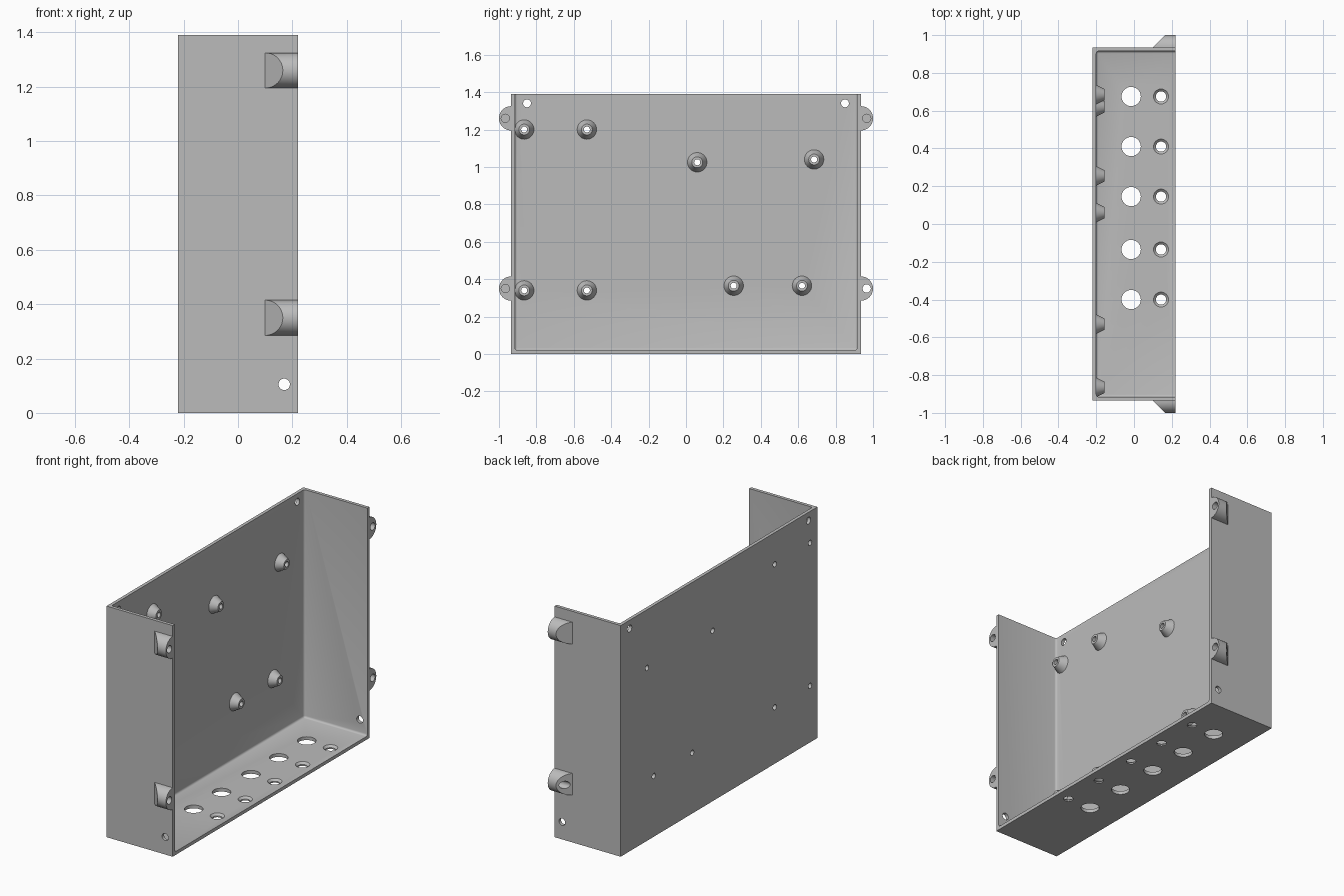
import bpy, bmesh, math
from mathutils import Vector

if "Cube" in bpy.data.objects:
    bpy.data.objects.remove(bpy.data.objects["Cube"])

X, Y, H, T = 0.22, 0.935, 1.39, 0.02     # half depth, half width, height, wall

grey = bpy.data.materials.new("light_grey")
grey.diffuse_color = (0.5, 0.5, 0.5, 1)
grey.use_nodes = True
grey.node_tree.nodes["Principled BSDF"].inputs["Base Color"].default_value = grey.diffuse_color


def finish(name, bm):
    bmesh.ops.recalc_face_normals(bm, faces=bm.faces)
    me = bpy.data.meshes.new(name)
    bm.to_mesh(me)
    bm.free()
    me.materials.append(grey)
    ob = bpy.data.objects.new(name, me)
    bpy.context.collection.objects.link(ob)
    return ob


def box(bm, lo, hi):
    lo, hi = Vector(lo), Vector(hi)
    verts = bmesh.ops.create_cube(bm, size=1)["verts"]
    for v in verts:
        v.co = Vector((lo + hi) / 2) + Vector([v.co[i] * (hi[i] - lo[i]) for i in range(3)])
    return verts


def rod(bm, a, b, r1, r2=None, n=32):
    """Closed cylinder or cone from a to b."""
    a, b = Vector(a), Vector(b)
    d = b - a
    verts = bmesh.ops.create_cone(bm, cap_ends=True, segments=n, radius1=r1,
                                  radius2=r1 if r2 is None else r2, depth=d.length)["verts"]
    q = Vector((0, 0, 1)).rotation_difference(d)
    for v in verts:
        v.co = q @ v.co + (a + b) / 2


def cut(ob, cutter):
    """Subtract the cutter, apply, and remove it."""
    m = ob.modifiers.new("cut", 'BOOLEAN')
    m.operation, m.solver, m.object = 'DIFFERENCE', 'EXACT', cutter
    cutter.hide_render = True
    bpy.ops.object.select_all(action='DESELECT')
    bpy.context.view_layer.objects.active = ob
    ob.select_set(True)
    bpy.ops.object.modifier_apply(modifier=m.name)
    bpy.data.objects.remove(cutter)


# Tray: back, floor and two ends, open at the right and the top
bm = bmesh.new()
box(bm, (-X, -Y, 0), (X, Y, H))
tray = finish("tray", bm)

# Hollow with small rounded inner corners
bm = bmesh.new()
box(bm, (-X + T, -Y + T, T), (X + 0.2, Y - T, H + 0.2))
edges = [e for e in bm.edges
         if all(v.co.x < X and abs(v.co.y) < Y for v in e.verts)
         or all(v.co.z < H for v in e.verts)
         and not all(v.co.x > X for v in e.verts)]
bmesh.ops.bevel(bm, geom=edges, offset=0.012, segments=3, profile=0.5, affect='EDGES')
cut(tray, finish("hollow_cutter", bm))

# Standoff positions (y, z) on the back wall
POSTS = [(-0.865, 1.2), (-0.53, 1.2), (-0.865, 0.34), (-0.53, 0.34),
         (0.06, 1.025), (0.685, 1.04), (0.255, 0.365), (0.62, 0.365)]

# Holes in the tray
bm = bmesh.new()
for y, z in POSTS:
    rod(bm, (-X - 0.05, y, z), (-0.1, y, z), 0.016)
for s in (-1, 1):
    rod(bm, (-X - 0.05, s * 0.85, 1.34), (-0.1, s * 0.85, 1.34), 0.021)
    rod(bm, (0.17, s * (Y - 0.1), 0.105), (0.17, s * (Y + 0.1), 0.105), 0.021)
for y in (0.675, 0.41, 0.145, -0.135, -0.4):
    rod(bm, (-0.015, y, -0.1), (-0.015, y, 0.1), 0.051)
    rod(bm, (0.143, y, -0.1), (0.143, y, 0.008), 0.027)
    rod(bm, (0.143, y, 0.008), (0.143, y, T + 0.004), 0.027, 0.044)
cut(tray, finish("hole_cutter", bm))

# Conical standoffs with a bore
posts = []
for y, z in POSTS:
    bm = bmesh.new()
    rod(bm, (-X + T - 0.002, y, z), (-0.155, y, z), 0.053, 0.029)
    post = finish("standoff", bm)
    bm = bmesh.new()
    rod(bm, (-0.3, y, z), (0, y, z), 0.016)
    cut(post, finish("bore_cutter", bm))
    posts.append(post)

# Rounded mounting ears with a sloped back; one bore passes right through
R, N = 0.065, 20
for s in (-1, 1):
    for z in (1.26, 0.35):
        bm = bmesh.new()
        front, back = [], []
        for i in range(N + 1):
            a = math.pi * (i / N - 0.5)
            dy, dz = R * math.cos(a), R * math.sin(a)
            front.append(bm.verts.new((X, s * (Y + dy), z + dz)))
            back.append(bm.verts.new((0.10 + dy, s * (Y + dy), z + dz)))
        bm.faces.new(front)
        bm.faces.new(back)
        for i in range(N + 1):
            j = (i + 1) % (N + 1)
            bm.faces.new((front[i], front[j], back[j], back[i]))
        ear = finish("mounting_ear", bm)
        through = s > 0 and z < 1
        bm = bmesh.new()
        yc = s * (Y + 0.031)
        rod(bm, (0.0 if through else 0.175, yc, z), (X + 0.05, yc, z), 0.022)
        cut(ear, finish("ear_cutter", bm))
        posts.append(ear)

# Smooth the round surfaces, keep the corners crisp
for ob in posts + [tray]:
    bpy.ops.object.select_all(action='DESELECT')
    bpy.context.view_layer.objects.active = ob
    ob.select_set(True)
    bpy.ops.object.shade_smooth_by_angle(angle=math.radians(32))
